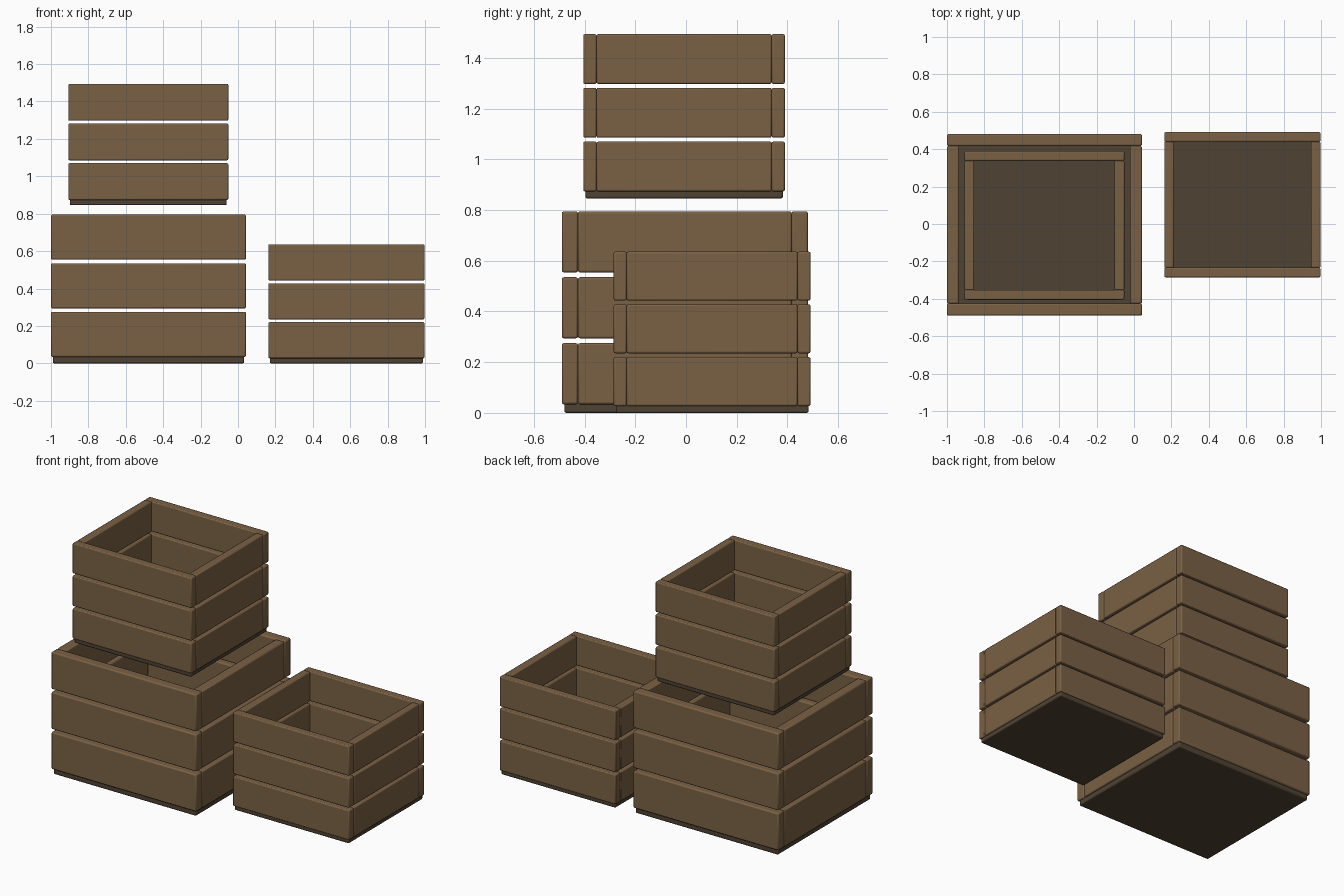
import bpy

if "Cube" in bpy.data.objects:
    bpy.data.objects.remove(bpy.data.objects["Cube"])

def material(name, rgb):
    m = bpy.data.materials.new(name)
    m.diffuse_color = (*rgb, 1.0)
    m.use_nodes = True
    m.node_tree.nodes["Principled BSDF"].inputs["Base Color"].default_value = m.diffuse_color
    return m

WOOD = material("plank brown", (0.195, 0.119, 0.059))
DARK = material("base dark brown", (0.080, 0.055, 0.033))

def box(name, lo, hi, mat, bevel):
    """Bevelled box between two corners."""
    bpy.ops.mesh.primitive_cube_add(size=1, location=[(a + b) / 2 for a, b in zip(lo, hi)])
    o = bpy.context.object
    o.name = name
    o.scale = [b - a for a, b in zip(lo, hi)]
    bpy.ops.object.transform_apply(location=False, rotation=False, scale=True)
    o.data.materials.append(mat)
    mod = o.modifiers.new("soft edges", 'BEVEL')
    mod.width = bevel
    mod.segments = 2
    bpy.ops.object.shade_smooth_by_angle()
    return o

def crate(name, x0, x1, y0, y1, z0, s):
    """Open crate: a base plate and three rows of slats with gaps; s is the size factor."""
    t, h, pitch, bev = 0.064 * s, 0.241 * s, 0.26 * s, 0.008 * s
    inset = 0.01 * s
    box(name + "_base", (x0 + inset, y0 + inset, z0),
        (x1 - inset, y1 - inset, z0 + 0.042 * s), DARK, bev)
    for row in range(3):
        a = z0 + 0.034 * s + row * pitch
        b = a + h
        r = f"_{row + 1}"
        # long slats on front and back, short ones fitted between
        box(name + "_front_slat" + r, (x0, y0, a), (x1, y0 + t, b), WOOD, bev)
        box(name + "_back_slat" + r, (x0, y1 - t, a), (x1, y1, b), WOOD, bev)
        box(name + "_left_slat" + r, (x0, y0 + t, a), (x0 + t, y1 - t, b), WOOD, bev)
        box(name + "_right_slat" + r, (x1 - t, y0 + t, a), (x1, y1 - t, b), WOOD, bev)

crate("large_crate", -1.0, 0.043, -0.49, 0.481, 0.0, 1.0)
crate("small_crate", 0.162, 0.997, -0.285, 0.491, 0.0, 0.80)
crate("top_crate", -0.907, -0.052, -0.405, 0.39, 0.846, 0.815)
